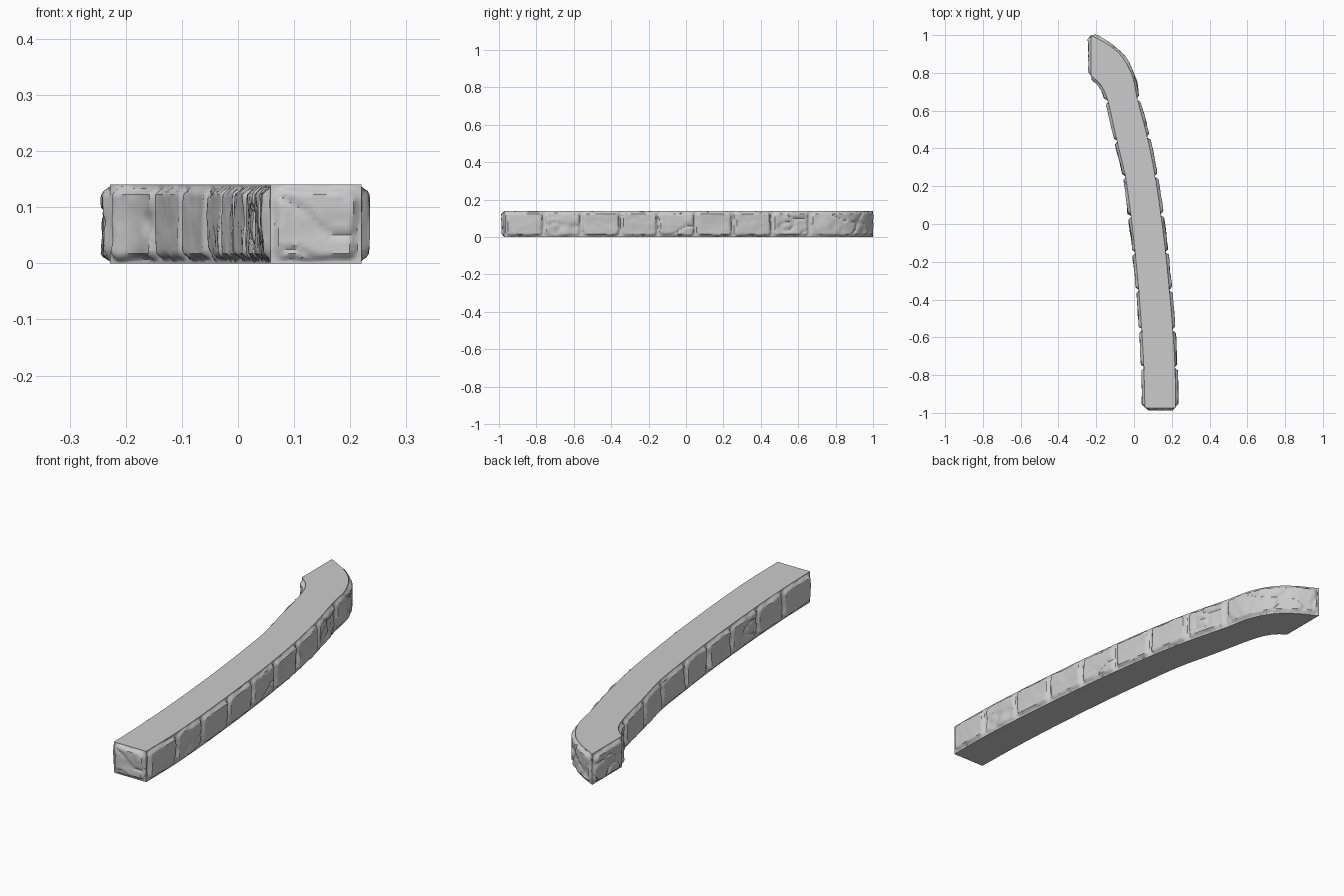
import bpy, bmesh, math
from mathutils import Vector, noise

if "Cube" in bpy.data.objects:
    bpy.data.objects.remove(bpy.data.objects["Cube"], do_unlink=True)

HEIGHT = 0.14
BULGE = 0.017
ROWS = 22
STEP = 0.007

# Flat core outline, counter-clockwise; each stone is listed by its points
FRONT = [[(0.058, -0.973), (0.22, -0.973)]]
OUTER_JOINTS = [(0.22, -0.973), (0.217, -0.76), (0.205, -0.56), (0.187, -0.35),
                (0.167, -0.15), (0.142, 0.05), (0.112, 0.25), (0.07, 0.46), (0.018, 0.66)]
OUTER_TIP = [(0.018, 0.66), (-0.008, 0.78), (-0.06, 0.88), (-0.13, 0.945), (-0.228, 1.0)]
END = [[(-0.228, 1.0), (-0.228, 0.785)]]
INNER_HOOK = [(-0.228, 0.785), (-0.175, 0.735), (-0.138, 0.65)]
INNER_JOINTS = [(-0.138, 0.65), (-0.09, 0.44), (-0.045, 0.25), (-0.016, 0.04),
                (0.006, -0.15), (0.025, -0.35), (0.041, -0.56), (0.052, -0.76), (0.058, -0.973)]


def pairs(points):
    return [[a, b] for a, b in zip(points, points[1:])]


def smooth(t):
    t = max(0.0, min(1.0, t))
    return t * t * (3 - 2 * t)


def spline(p0, p1, p2, p3, t):
    """Catmull-Rom point between p1 and p2."""
    return 0.5 * (2 * p1 + (p2 - p0) * t + (2 * p0 - 5 * p1 + 4 * p2 - p3) * t ** 2
                  + (3 * p1 - p0 - 3 * p2 + p3) * t ** 3)


def sample_wall(stones):
    """Return one list of evenly spread core points for each stone."""
    path = [Vector(stones[0][0])] + [Vector(p) for s in stones for p in s[1:]]
    path = [2 * path[0] - path[1]] + path + [2 * path[-1] - path[-2]]
    result, k = [], 0
    for stone in stones:
        points = []
        for _ in stone[1:]:
            n = max(4, round((path[k + 2] - path[k + 1]).length / STEP))
            points += [spline(*path[k:k + 4], i / n) for i in range(n)]
            k += 1
        result.append(points + [path[k + 1]])
    return result


def relief(s, z, length, seed, cracked):
    """Pillow shape of one stone with worn dents and cracks."""
    wobble = 0.005 * noise.noise(Vector((s * 22, z * 22, seed * 3.7)))
    ax = abs(s - length / 2) - length / 2 + 0.004 + 0.022
    az = abs(z - HEIGHT / 2) - HEIGHT / 2 + 0.003 + 0.022
    outside = math.hypot(max(ax, 0), max(az, 0)) + min(max(ax, az), 0)
    edge = smooth((0.022 - outside + wobble) / 0.014)
    p = Vector((s * 9 + z * 5, z * 13 - s * 3, seed * 5.3))
    dents = 0.82 + 0.28 * noise.noise(p) + 0.1 * noise.noise(p * 3)
    if cracked:
        line = abs(noise.noise(p * 0.9 + Vector((4.1, 2.3, 0))))
        dents *= 0.5 + 0.5 * smooth(line / 0.13)
        dents -= 0.12 * smooth(noise.noise(p * 1.6) * 2)
    rim = smooth(min(s, length - s, z, HEIGHT - z) / 0.004)
    return BULGE * edge * dents * rim


# Wall columns: stones of every side in turn
walls = [FRONT, pairs(OUTER_JOINTS) + [OUTER_TIP], END, [INNER_HOOK] + pairs(INNER_JOINTS)]
heights = [HEIGHT * (0.5 - 0.5 * math.cos(math.pi * r / ROWS)) for r in range(ROWS + 1)]
bm = bmesh.new()
columns = []
seed = 0
for wall in walls:
    for points in sample_wall(wall):
        seed += 1
        spans = [(b - a).length for a, b in zip(points, points[1:])]
        length, s = sum(spans), 0.0
        cracked = seed % 3 == 0 or len(points) > 40 or len(wall) == 1
        for i, span in enumerate(spans):
            tangent = (points[i + 1] - points[max(i - 1, 0)]).normalized()
            out = Vector((tangent.y, -tangent.x))
            column = []
            for z in heights:
                p = points[i] + out * relief(s, z, length, seed, cracked)
                column.append(bm.verts.new((p.x, p.y, z)))
            columns.append(column)
            s += span

# Carved sides, then the flat top and bottom
for a, b in zip(columns, columns[1:] + columns[:1]):
    for r in range(ROWS):
        bm.faces.new((a[r], b[r], b[r + 1], a[r + 1]))
caps = [bm.faces.new([c[-1] for c in columns]),
        bm.faces.new([c[0] for c in reversed(columns)])]
bmesh.ops.triangulate(bm, faces=caps)
mesh = bpy.data.meshes.new("stone_curb")
bm.to_mesh(mesh)
bm.free()

# Plain grey stone
stone = bpy.data.materials.new("grey_stone")
stone.use_nodes = True
color = (0.6, 0.6, 0.6, 1)
stone.diffuse_color = color
stone.node_tree.nodes["Principled BSDF"].inputs["Base Color"].default_value = color
mesh.materials.append(stone)

curb = bpy.data.objects.new("stone_curb", mesh)
bpy.context.collection.objects.link(curb)
bpy.ops.object.select_all(action="DESELECT")
curb.select_set(True)
bpy.context.view_layer.objects.active = curb
bpy.ops.object.shade_smooth_by_angle(angle=math.radians(40))
